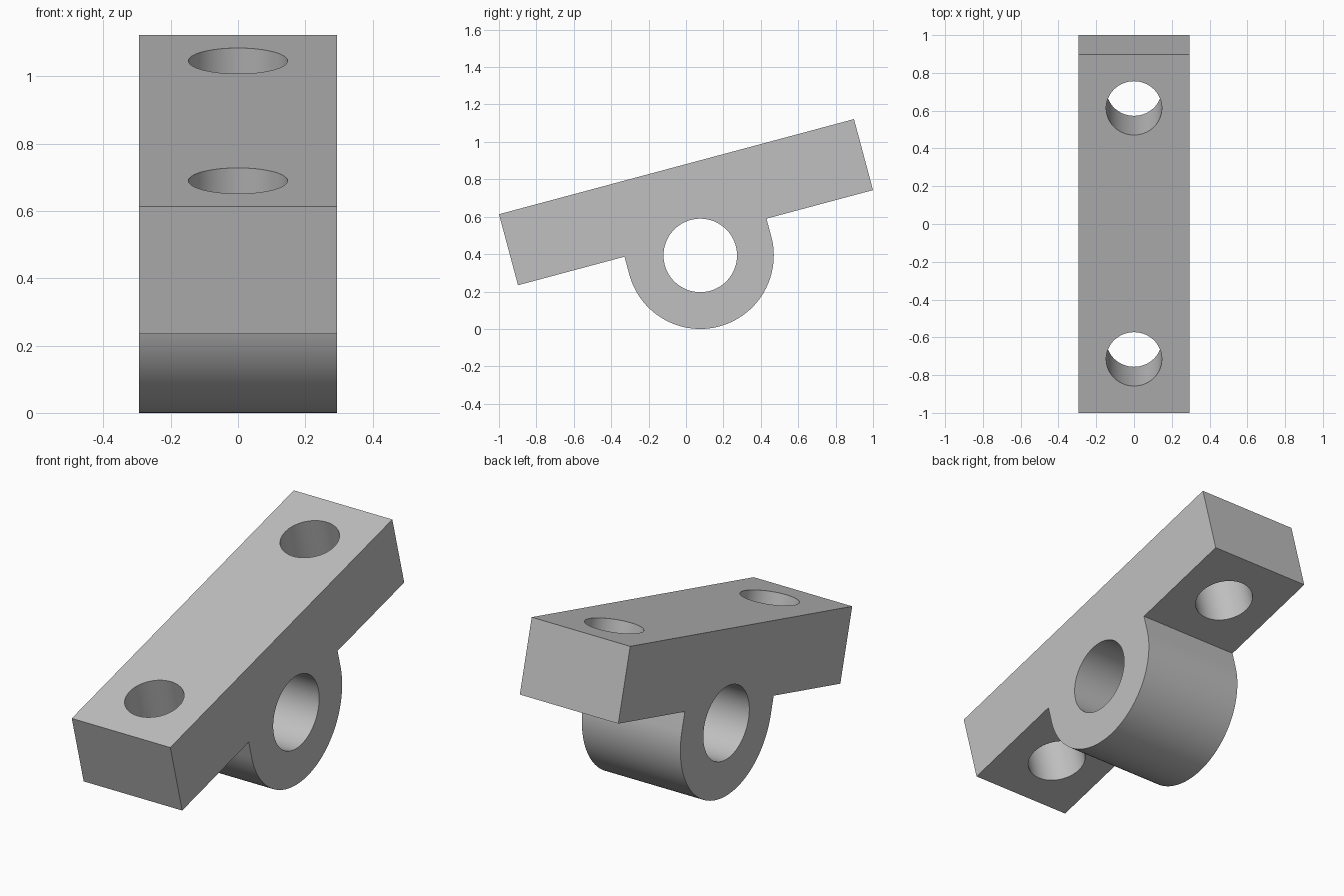
import bpy, bmesh
from math import radians, sin, cos, pi
from mathutils import Matrix, Vector

cube = bpy.data.objects.get("Cube")
if cube:
    bpy.data.objects.remove(cube, do_unlink=True)

U = 0.393                # bar thickness, also the outer radius of the boss
WIDTH = 1.5 * U
LENGTH = 5 * U
BAR_BOTTOM = 0.25 * U    # height of the bar underside above the bore axis
TILT = Matrix.Rotation(radians(15), 4, 'X')
PLACE = Matrix.Translation((0, 0.75 * U * sin(radians(15)), U)) @ TILT

grey = bpy.data.materials.new("light_grey")
grey.use_nodes = True
colour = (0.53, 0.53, 0.53, 1)
grey.diffuse_color = colour
grey.node_tree.nodes["Principled BSDF"].inputs["Base Color"].default_value = colour


def add_object(name, bm):
    bmesh.ops.recalc_face_normals(bm, faces=bm.faces)
    mesh = bpy.data.meshes.new(name)
    bm.to_mesh(mesh)
    bm.free()
    mesh.materials.append(grey)
    obj = bpy.data.objects.new(name, mesh)
    bpy.context.collection.objects.link(obj)
    obj.matrix_world = PLACE
    return obj


def cylinder_cutter(name, radius, depth, matrix):
    bm = bmesh.new()
    bmesh.ops.create_cone(bm, cap_ends=True, segments=96, radius1=radius,
                          radius2=radius, depth=depth, matrix=matrix)
    obj = add_object(name, bm)
    obj.hide_render = True
    return obj


# Bracket body: bar and round boss as one extruded side profile
half = LENGTH / 2
top = BAR_BOTTOM + U
profile = [(half, BAR_BOTTOM), (half, top), (-half, top), (-half, BAR_BOTTOM),
           (-U, BAR_BOTTOM)]
steps = 64
profile += [(U * cos(pi + pi * i / steps), U * sin(pi + pi * i / steps))
            for i in range(steps + 1)]
profile.append((U, BAR_BOTTOM))

bm = bmesh.new()
face = bm.faces.new([bm.verts.new((-WIDTH / 2, y, z)) for y, z in profile])
side = bmesh.ops.extrude_face_region(bm, geom=[face])
bmesh.ops.translate(bm, vec=Vector((WIDTH, 0, 0)),
                    verts=[g for g in side["geom"] if isinstance(g, bmesh.types.BMVert)])
bracket = add_object("bracket_body", bm)

# Cross bore through the boss and two bolt holes through the bar
cutters = [cylinder_cutter("bore_cutter", U / 2, WIDTH * 2,
                           Matrix.Rotation(pi / 2, 4, 'Y'))]
for name, sign in (("front", -1), ("back", 1)):
    cutters.append(cylinder_cutter(name + "_bolt_hole_cutter", 0.375 * U, U * 2,
                                   Matrix.Translation((0, sign * 1.75 * U, 0.75 * U))))

bpy.ops.object.select_all(action='DESELECT')
bracket.select_set(True)
bpy.context.view_layer.objects.active = bracket
for cutter in cutters:
    mod = bracket.modifiers.new(cutter.name, 'BOOLEAN')
    mod.operation = 'DIFFERENCE'
    mod.solver = 'EXACT'
    mod.object = cutter
    bpy.ops.object.modifier_apply(modifier=mod.name)
for cutter in cutters:
    bpy.data.objects.remove(cutter, do_unlink=True)

bpy.ops.object.shade_smooth_by_angle(angle=radians(30))
